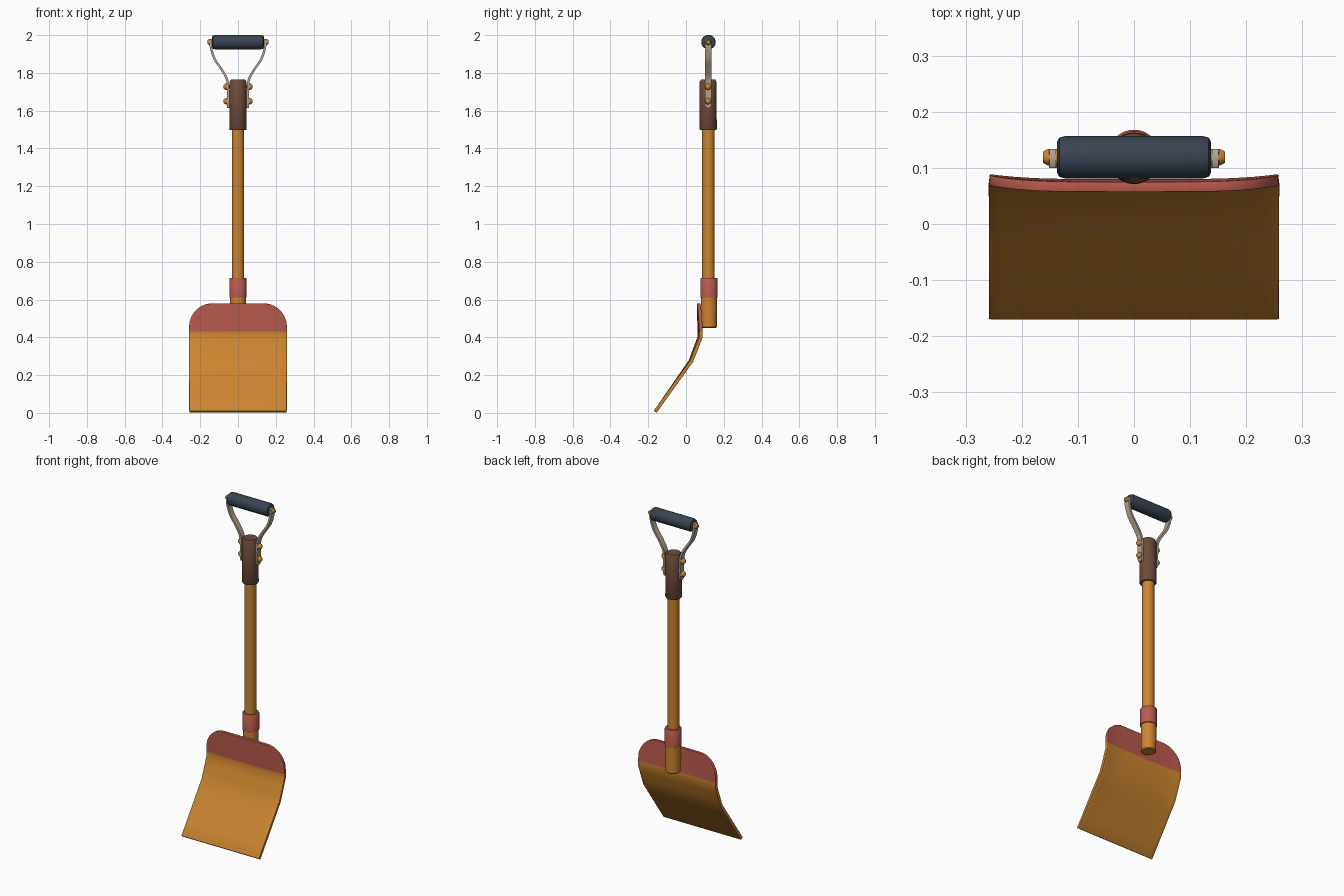
import bpy, bmesh, math
from mathutils import Vector, Matrix

if "Cube" in bpy.data.objects:
    bpy.data.objects.remove(bpy.data.objects["Cube"])


def mat(name, rgb):
    m = bpy.data.materials.new(name)
    lin = [((c / 255 + 0.055) / 1.055) ** 2.4 for c in rgb]
    m.diffuse_color = (*lin, 1)
    m.use_nodes = True
    m.node_tree.nodes["Principled BSDF"].inputs["Base Color"].default_value = m.diffuse_color
    return m


ORANGE = mat("orange", (204, 133, 48))
RED = mat("faded_red", (186, 90, 77))
BROWN = mat("dark_brown", (108, 75, 58))
NAVY = mat("slate_navy", (57, 67, 82))
STEEL = mat("beige_steel", (180, 166, 142))
SHAFT_Y = 0.119


def finish(name, bm, mats, angle=40):
    bmesh.ops.recalc_face_normals(bm, faces=bm.faces)
    me = bpy.data.meshes.new(name)
    bm.to_mesh(me)
    bm.free()
    ob = bpy.data.objects.new(name, me)
    bpy.context.collection.objects.link(ob)
    for m in mats:
        me.materials.append(m)
    bpy.ops.object.select_all(action='DESELECT')
    ob.select_set(True)
    bpy.context.view_layer.objects.active = ob
    bpy.ops.object.shade_smooth_by_angle(angle=math.radians(angle))
    return ob


def lathe(name, profile, mats, origin, axis='Z', n=32, rule=None):
    """Revolve (radius, height) points, capped at both ends."""
    bm = bmesh.new()
    rot = Matrix.Rotation(math.pi / 2, 4, 'Y') if axis == 'X' else Matrix()
    rings = []
    for r, h in profile:
        rings.append([bm.verts.new(rot @ Vector((r * math.cos(2 * math.pi * i / n),
                      r * math.sin(2 * math.pi * i / n), h)) + Vector(origin)) for i in range(n)])
    for a, b in zip(rings, rings[1:]):
        for i in range(n):
            bm.faces.new((a[i], a[(i + 1) % n], b[(i + 1) % n], b[i]))
    bm.faces.new(rings[0])
    bm.faces.new(rings[-1])
    if rule:
        for f in bm.faces:
            f.material_index = rule(f.calc_center_median())
    return finish(name, bm, mats)


def smooth_path(pts, steps=6):
    """Catmull-Rom interpolation through the points."""
    p = [Vector(q) for q in pts]
    p = [2 * p[0] - p[1]] + p + [2 * p[-1] - p[-2]]
    out = []
    for a, b, c, d in zip(p, p[1:], p[2:], p[3:]):
        for k in range(steps):
            t = k / steps
            out.append(0.5 * (2 * b + (c - a) * t + (2 * a - 5 * b + 4 * c - d) * t * t
                              + (3 * b - a - 3 * c + d) * t ** 3))
    return out + [p[-2]]


# Wooden shaft, lower ferrule (red above, orange below) and upper socket
lathe("shaft", [(0.033, 0.5), (0.033, 1.6)], [ORANGE], (0, SHAFT_Y, 0))
lathe("lower_ferrule",
      [(0.036, 0.45), (0.041, 0.455), (0.042, 0.61), (0.046, 0.612), (0.046, 0.709), (0.043, 0.714)],
      [ORANGE, RED], (0, SHAFT_Y + 0.003, 0), rule=lambda c: int(c.z > 0.611))
lathe("upper_socket",
      [(0.043, 1.497), (0.046, 1.502), (0.045, 1.752), (0.038, 1.764)],
      [BROWN], (0, SHAFT_Y - 0.002, 0))

# Grip bar
lathe("grip", [(0.028, -0.137), (0.035, -0.133), (0.038, -0.122), (0.038, 0.122),
               (0.035, 0.133), (0.028, 0.137)], [NAVY], (0, SHAFT_Y, 1.963), axis='X')

# Steel straps, grip end pins and rivets on both sides
strap = smooth_path([(0.052, 1.615), (0.052, 1.70), (0.058, 1.765), (0.088, 1.82),
                     (0.122, 1.87), (0.140, 1.92), (0.145, 1.955), (0.145, 1.98)])
for s, side in ((-1, "left"), (1, "right")):
    bm = bmesh.new()
    rings = []
    for i, p in enumerate(strap):
        t = (strap[min(i + 1, len(strap) - 1)] - strap[max(i - 1, 0)]).normalized()
        nx, nz = t.y * 0.006, -t.x * 0.006
        w = 0.011 if i in (0, len(strap) - 1) else 0.017
        rings.append([bm.verts.new((s * (p.x + k * nx), SHAFT_Y - 0.002 + j * w, p.y + k * nz))
                      for k, j in ((-1, -1), (1, -1), (1, 1), (-1, 1))])
    for a, b in zip(rings, rings[1:]):
        for i in range(4):
            bm.faces.new((a[i], a[(i + 1) % 4], b[(i + 1) % 4], b[i]))
    bm.faces.new(rings[0])
    bm.faces.new(rings[-1])
    finish("strap_" + side, bm, [STEEL])

    lathe("grip_pin_" + side, [(0.015, s * 0.13), (0.015, s * 0.153), (0.010, s * 0.162)],
          [ORANGE], (0, SHAFT_Y, 1.963), axis='X', n=20)
    for k, z in enumerate((1.65, 1.727)):
        bm = bmesh.new()
        bmesh.ops.create_uvsphere(bm, u_segments=20, v_segments=12, radius=0.017)
        bmesh.ops.translate(bm, verts=bm.verts, vec=(s * 0.061, SHAFT_Y - 0.002, z))
        finish(f"rivet_{side}_{k + 1}", bm, [ORANGE], 60)

# Blade: bent sheet with rounded top corners, sides curled slightly back
profile = [(-0.163, 0.006), (0.023, 0.275), (0.071, 0.405), (0.070, 0.43), (0.066, 0.585)]


def blade_y(z):
    for (y0, z0), (y1, z1) in zip(profile, profile[1:]):
        if z <= z1 + 1e-6:
            return y0 + (y1 - y0) * (z - z0) / (z1 - z0)
    return profile[-1][0]


levels = [0.006, 0.07, 0.14, 0.21, 0.275, 0.32, 0.36, 0.405, 0.43]
levels += [0.455 + 0.124 * math.sin(math.pi / 2 * k / 10) for k in range(11)]
bm = bmesh.new()
rows = []
for z in levels:
    q = min(1, max(0, (z - 0.455) / 0.124))
    half = 0.258 - 0.118 * (1 - math.sqrt(1 - q * q))
    row = []
    for i in range(25):
        x = half * (i / 12 - 1)
        curl = 0.009 * abs(x / 0.258) ** 4 * min(1, z / 0.35)
        row.append(bm.verts.new((x, blade_y(z) + curl, z)))
    rows.append(row)
for a, b in zip(rows, rows[1:]):
    for i in range(24):
        f = bm.faces.new((a[i], a[i + 1], b[i + 1], b[i]))
        f.material_index = int(f.calc_center_median().z > 0.43)
blade = finish("blade", bm, [ORANGE, RED], 35)
sol = blade.modifiers.new("thickness", 'SOLIDIFY')
sol.thickness = 0.018
sol.offset = 0
bev = blade.modifiers.new("soft_rim", 'BEVEL')
bev.width = 0.003
bev.segments = 2
bev.limit_method = 'ANGLE'
bev.angle_limit = math.radians(50)
